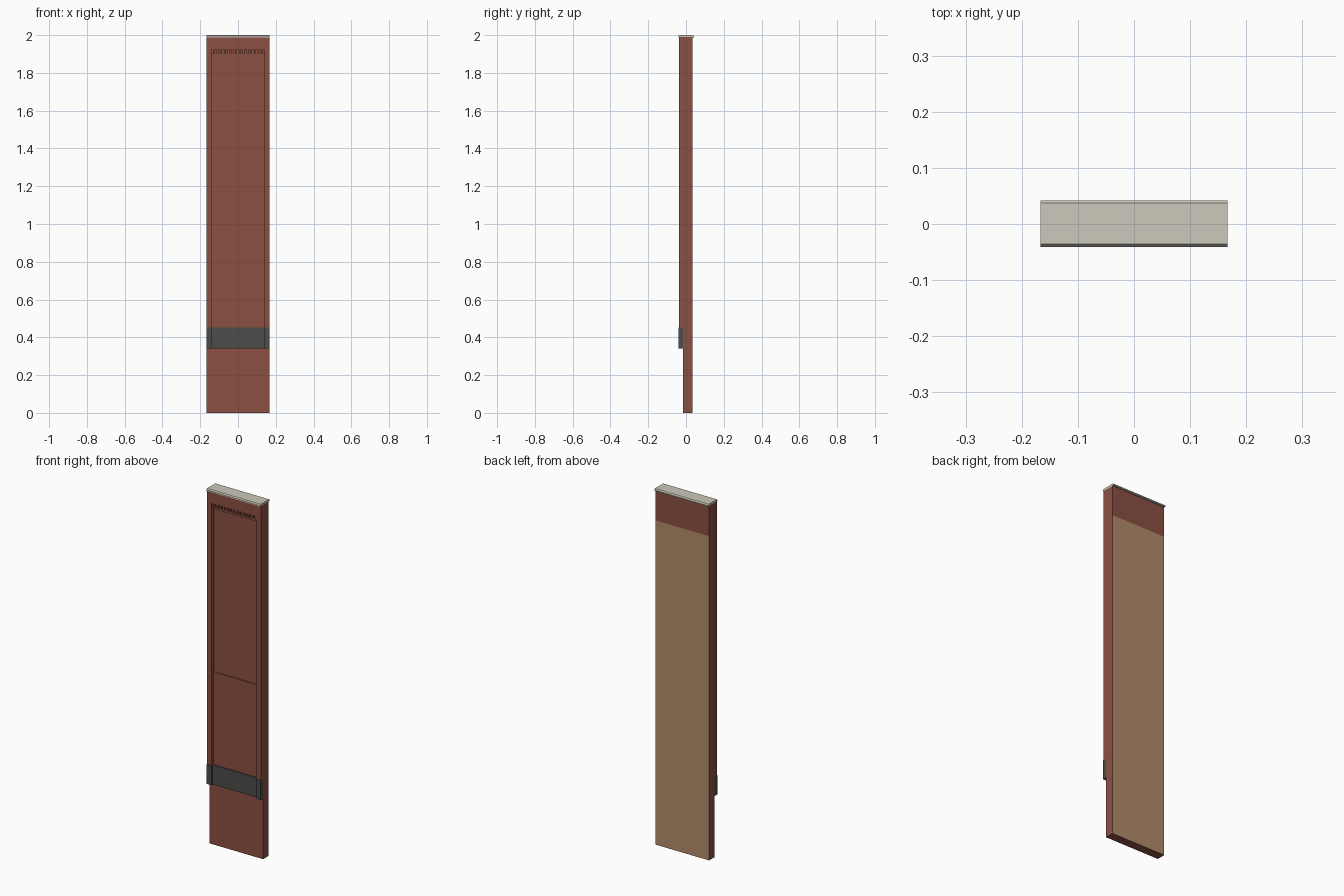
import bpy, bmesh

if "Cube" in bpy.data.objects:
    bpy.data.objects.remove(bpy.data.objects["Cube"])


def srgb(r, g, b):
    lin = lambda c: c / 12.92 if c <= 0.04045 else ((c + 0.055) / 1.055) ** 2.4
    return (lin(r / 255), lin(g / 255), lin(b / 255), 1.0)


def material(name, rgb):
    m = bpy.data.materials.new(name)
    m.diffuse_color = srgb(*rgb)
    m.use_nodes = True
    m.node_tree.nodes["Principled BSDF"].inputs["Base Color"].default_value = m.diffuse_color
    return m


BRICK = material("red brick", (140, 80, 66))
STONE = material("dark stone", (76, 76, 74))
COPING = material("pale coping", (204, 200, 187))
BACKING = material("tan backing", (178, 140, 106))


def finish(name, bm, mats):
    bmesh.ops.recalc_face_normals(bm, faces=bm.faces)
    me = bpy.data.meshes.new(name)
    bm.to_mesh(me)
    bm.free()
    for m in mats:
        me.materials.append(m)
    ob = bpy.data.objects.new(name, me)
    bpy.context.collection.objects.link(ob)
    return ob


def add_box(bm, x0, x1, y0, y1, z0, z1):
    vs = bmesh.ops.create_cube(bm, size=1)["verts"]
    for v in vs:
        v.co.x = x1 if v.co.x > 0 else x0
        v.co.y = y1 if v.co.y > 0 else y0
        v.co.z = z1 if v.co.z > 0 else z0


def box(name, mat, *b):
    bm = bmesh.new()
    add_box(bm, *b)
    return finish(name, bm, [mat])


def extrude_x(name, profile, x0, x1, mat):
    # profile of (y, z) points swept along x
    bm = bmesh.new()
    f = bm.faces.new([bm.verts.new((x0, y, z)) for y, z in profile])
    g = bmesh.ops.extrude_face_region(bm, geom=[f])["geom"]
    bmesh.ops.translate(bm, vec=(x1 - x0, 0, 0),
                        verts=[v for v in g if isinstance(v, bmesh.types.BMVert)])
    return finish(name, bm, [mat])


W, IN = 0.167, 0.138             # half width, half width of the recessed panel
WALL, FRONT, BACK = -0.016, -0.036, 0.034
TOP = 1.99

# main wall, its back face split so the lower part is tan
bm = bmesh.new()
add_box(bm, -W, W, WALL, BACK, 0, TOP)
bmesh.ops.bisect_plane(bm, geom=bm.verts[:] + bm.edges[:] + bm.faces[:],
                       plane_co=(0, 0, 1.82), plane_no=(0, 0, 1))
bm.normal_update()
for f in bm.faces:
    if f.normal.y > 0.9 and f.calc_center_median().z < 1.82:
        f.material_index = 1
finish("wall", bm, [BRICK, BACKING])

# raised frame: two pilasters on stone blocks, and the top band
for side, s in (("left", -1), ("right", 1)):
    x0, x1 = sorted((s * IN, s * W))
    box(side + "_pilaster", BRICK, x0, x1, FRONT, WALL, 0.45, TOP)
    box(side + "_stone_block", STONE, x0, x1, -0.039, WALL, 0.342, 0.452)
box("top_band", BRICK, -IN, IN, FRONT, WALL, 1.923, TOP)

# stone band between the blocks, and lower panel with ledge
box("stone_band", STONE, -IN, IN, -0.027, WALL, 0.342, 0.452)
box("lower_panel", BRICK, -IN, IN, -0.021, WALL, 0.452, 0.972)

# row of dentils above a thin corbel course
box("corbel_course", BRICK, -IN, IN, -0.022, WALL, 1.888, 1.903)
bm = bmesh.new()
n = 14
pitch = 2 * IN / n
for i in range(n):
    c = -IN + (i + 0.5) * pitch
    add_box(bm, c - pitch * 0.27, c + pitch * 0.27, -0.031, WALL, 1.903, 1.923)
finish("dentils", bm, [BRICK])

# overhanging coping with sloped lips
extrude_x("coping", [(-0.041, 1.988), (0.042, 1.988), (0.042, 1.994), (0.037, 2.0),
                     (-0.036, 2.0), (-0.041, 1.994)], -W, W, COPING)
